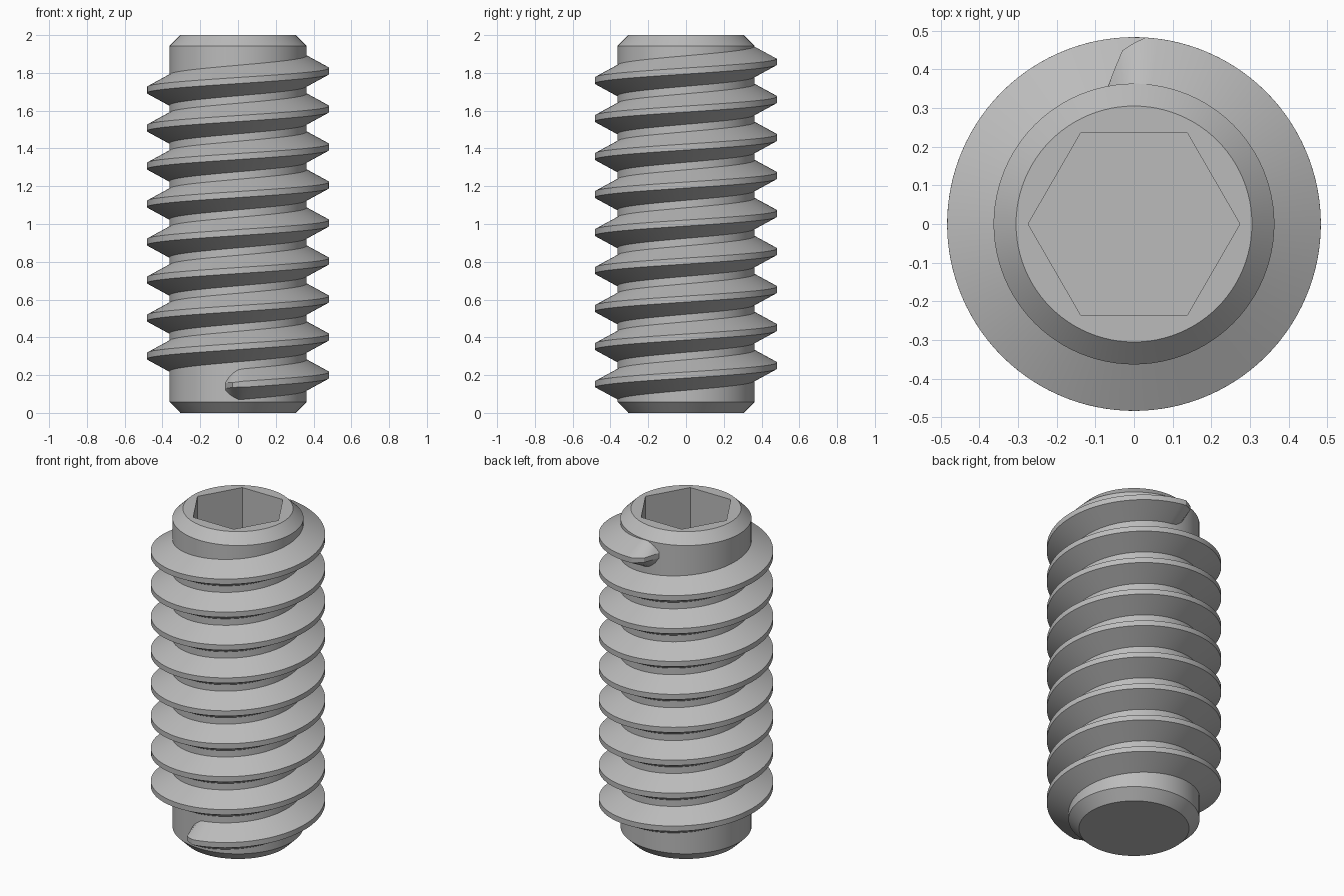
import bpy, bmesh
from math import sin, cos, pi, radians

if "Cube" in bpy.data.objects:
    bpy.data.objects.remove(bpy.data.objects["Cube"], do_unlink=True)

CORE_R, CREST_R = 0.363, 0.483
TIP_R, CHAMFER = 0.305, 0.058
HEX_FLAT, HEX_DEPTH = 0.237, 0.6
PITCH, TURNS, START_Z = 0.2012, 8.5, 0.15
ROOT_HALF, CREST_HALF = 0.083, 0.016
SEG = 96

steel = bpy.data.materials.new("steel grey")
steel.use_nodes = True
grey = (0.5, 0.5, 0.5, 1)
steel.diffuse_color = grey
steel.node_tree.nodes["Principled BSDF"].inputs["Base Color"].default_value = grey


def loft(name, rings, closed_start=True):
    """Skin a list of equal closed rings and cap both ends."""
    bm = bmesh.new()
    loops = [[bm.verts.new(p) for p in ring] for ring in rings]
    n = len(loops[0])
    for a, b in zip(loops, loops[1:]):
        for i in range(n):
            j = (i + 1) % n
            bm.faces.new((a[i], a[j], b[j], b[i]))
    bm.faces.new(loops[0][::-1])
    bm.faces.new(loops[-1])
    bmesh.ops.recalc_face_normals(bm, faces=bm.faces)
    mesh = bpy.data.meshes.new(name)
    bm.to_mesh(mesh)
    bm.free()
    mesh.materials.append(steel)
    obj = bpy.data.objects.new(name, mesh)
    bpy.context.collection.objects.link(obj)
    bpy.ops.object.select_all(action='DESELECT')
    obj.select_set(True)
    bpy.context.view_layer.objects.active = obj
    bpy.ops.object.shade_smooth_by_angle(angle=radians(25))
    return obj


def polar_ring(radius, z):
    angles = [2 * pi * i / SEG for i in range(SEG)]
    return [(radius(a) * cos(a), radius(a) * sin(a), z) for a in angles]


def round_ring(r, z):
    return polar_ring(lambda a: r, z)


def hex_ring(z):
    # Corners lie on the x axis
    return polar_ring(lambda a: HEX_FLAT / cos(a % (pi / 3) - pi / 6), z)


# Chamfered shank with a hexagonal socket sunk in its top
loft("shank", [
    round_ring(TIP_R, 0), round_ring(CORE_R, CHAMFER),
    round_ring(CORE_R, 2 - CHAMFER), round_ring(TIP_R, 2),
    hex_ring(2), hex_ring(2 - HEX_DEPTH)])


def thread_section(angle, root_half, crest_r, crest_half):
    z = START_Z + PITCH * (angle + pi / 2) / (2 * pi)
    inner = CORE_R - 0.004
    profile = [(inner, -root_half), (crest_r, -crest_half),
               (crest_r, crest_half), (inner, root_half)]
    return [(r * cos(angle), r * sin(angle), z + h) for r, h in profile]


# Tapered run-out: distance along the thread, root half width, crest radius, crest half width
runout = [(-0.068, 0.025, 0.362, 0.015), (-0.05, 0.05, 0.405, 0.014),
          (-0.03, 0.066, 0.45, 0.013), (0.0, 0.08, 0.468, 0.014)]
first, last = -pi / 2, -pi / 2 + TURNS * 2 * pi
inset = 0.03 / CREST_R
steps = int(TURNS * SEG)
sections = [thread_section(first + s / r, w, r, c) for s, w, r, c in runout]
for i in range(steps + 1):
    angle = first + inset + (last - first - 2 * inset) * i / steps
    sections.append(thread_section(angle, ROOT_HALF, CREST_R, CREST_HALF))
sections += [thread_section(last - s / r, w, r, c) for s, w, r, c in reversed(runout)]

# Helical thread
loft("thread", sections)
